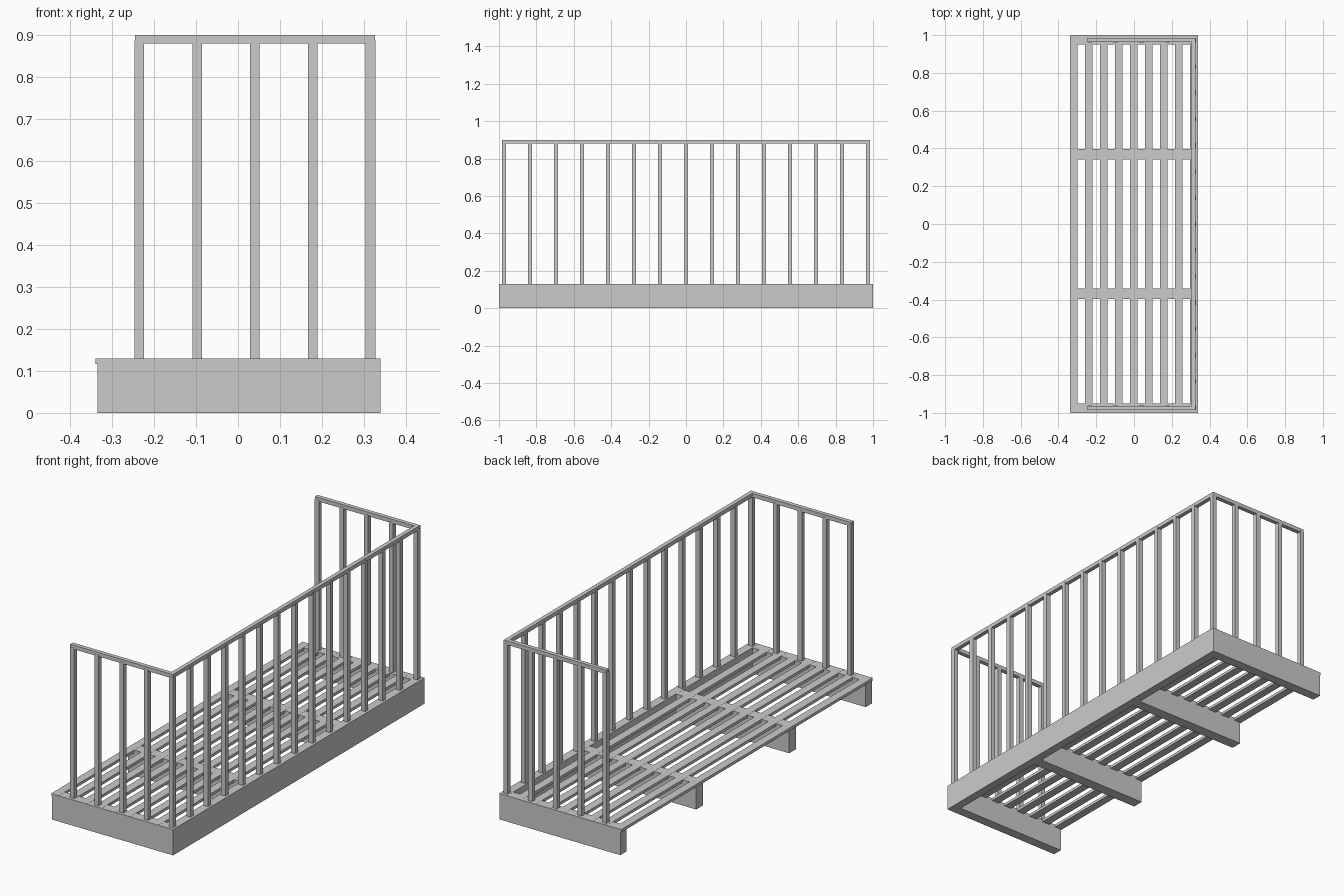
import bpy

if "Cube" in bpy.data.objects:
    bpy.data.objects.remove(bpy.data.objects["Cube"])


def box(name, x0, x1, y0, y1, z0, z1):
    """Axis-aligned box from its limits."""
    bpy.ops.mesh.primitive_cube_add(
        size=1, location=((x0 + x1) / 2, (y0 + y1) / 2, (z0 + z1) / 2))
    ob = bpy.context.object
    ob.name = name
    ob.scale = (x1 - x0, y1 - y0, z1 - z0)
    bpy.ops.object.transform_apply(location=False, rotation=False, scale=True)
    return ob


DECK = 0.13      # top of the floor
POST = 0.0115    # half width of a baluster
RAIL = 0.0105    # half width of the handrail
XL, XR = -0.235, 0.3155   # baluster line ends
YE = 0.973                # baluster line at both sides

# Front fascia beam and four cross beams
box("fascia_beam", 0.296, 0.339, -1, 1, 0, DECK)
for i, (y0, y1) in enumerate([(-1, -0.95), (-0.398, -0.342),
                              (0.342, 0.398), (0.95, 1)]):
    box(f"cross_beam_{i}", -0.335, 0.297, y0, y1, 0, DECK - 0.0005)

# Floor slats
for i in range(8):
    x = -0.3195 + 0.0795 * i
    box(f"floor_slat_{i}", x - 0.0205, x + 0.0205, -0.999, 0.999,
        DECK - 0.014, DECK)


def baluster(name, x, y):
    box(name, x - POST, x + POST, y - POST, y + POST, DECK - 0.005, 0.887)


# Long row of balusters
for i in range(15):
    baluster(f"long_baluster_{i}", XR, -YE + 2 * YE * i / 14)

# Short side rows and their handrails
for side, s in (("near", -1), ("far", 1)):
    for i in range(4):
        baluster(f"{side}_baluster_{i}", XL + (XR - XL) * i / 4, s * YE)
    box(f"{side}_handrail", XL - RAIL, XR - RAIL,
        s * YE - RAIL, s * YE + RAIL, 0.88, 0.9)

# Long handrail
box("long_handrail", XR - RAIL, XR + RAIL, -YE - RAIL, YE + RAIL, 0.88, 0.9)
